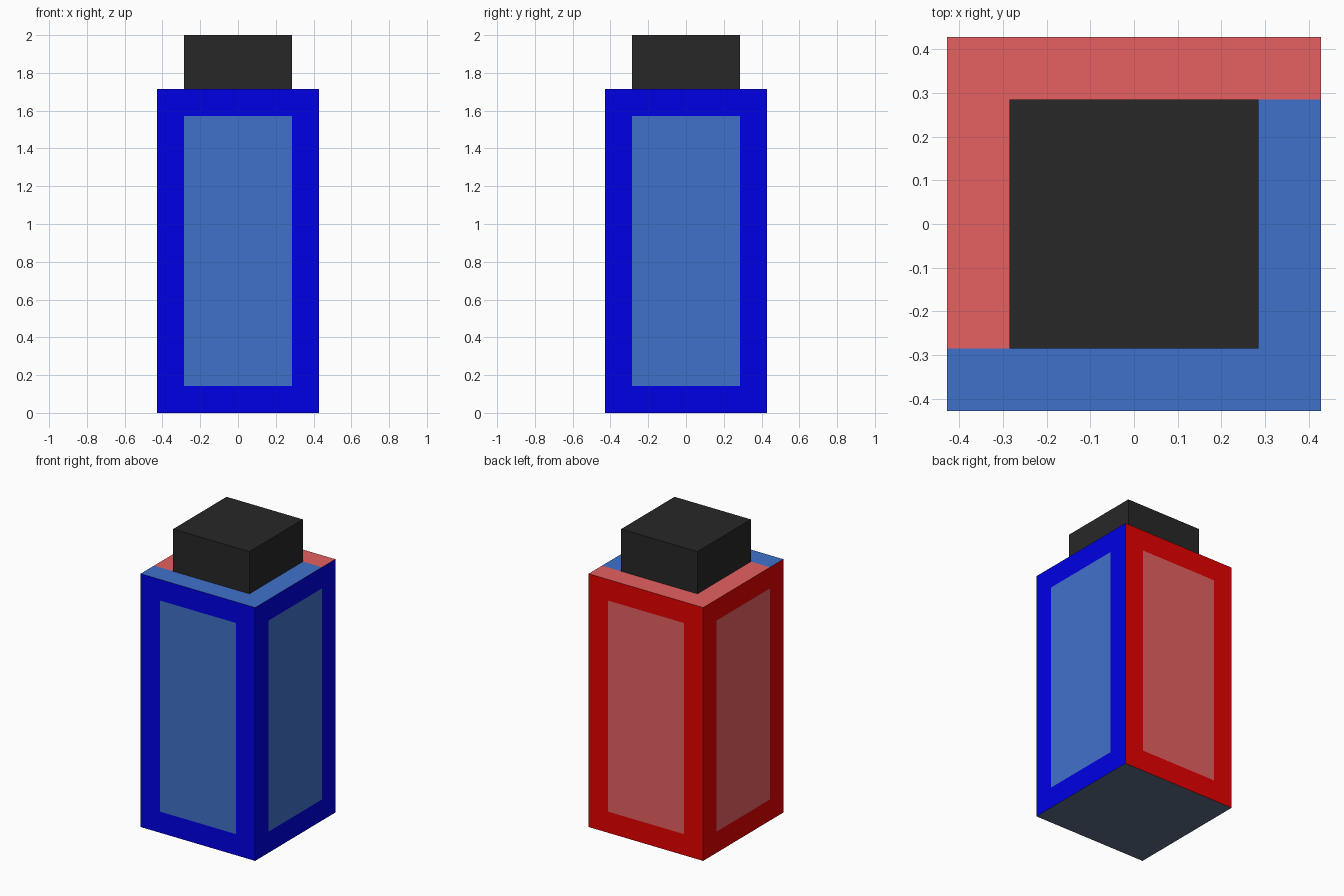
import bpy, bmesh
from mathutils import Matrix, Vector

if "Cube" in bpy.data.objects:
    bpy.data.objects.remove(bpy.data.objects["Cube"])

U = 1 / 7  # the model sits on a 6 x 6 x 14 unit grid


def material(name, rgb):
    lin = [(c / 255 / 12.92) if c < 11 else ((c / 255 + 0.055) / 1.055) ** 2.4 for c in rgb]
    m = bpy.data.materials.new(name)
    m.diffuse_color = (*lin, 1)
    m.use_nodes = True
    m.node_tree.nodes["Principled BSDF"].inputs["Base Color"].default_value = m.diffuse_color
    return m


blue = material("deep blue", (0, 0, 230))
pale_blue = material("soft blue", (64, 113, 202))
red = material("deep red", (230, 0, 0))
pale_red = material("soft red", (230, 97, 97))
slate = material("slate base", (93, 109, 133))
dark = material("charcoal", (39, 39, 39))


def box(bm, width, z0, z1):
    bmesh.ops.create_cube(bm, size=1, matrix=Matrix.Translation((0, 0, (z0 + z1) / 2))
                          @ Matrix.Diagonal((width, width, z1 - z0, 1)))


def finish(bm, name, mats):
    me = bpy.data.meshes.new(name)
    bm.to_mesh(me)
    bm.free()
    for m in mats:
        me.materials.append(m)
    bpy.context.collection.objects.link(bpy.data.objects.new(name, me))


# Body: box cut along the panel borders
bm = bmesh.new()
box(bm, 6 * U, 0, 12 * U)
cuts = [((2 * s * U, 0, 0), (1, 0, 0)) for s in (-1, 1)]
cuts += [((0, 2 * s * U, 0), (0, 1, 0)) for s in (-1, 1)]
cuts += [((0, 0, z * U), (0, 0, 1)) for z in (1, 11)]
for co, no in cuts:
    bmesh.ops.bisect_plane(bm, geom=bm.verts[:] + bm.edges[:] + bm.faces[:],
                           plane_co=Vector(co), plane_no=Vector(no))
bm.normal_update()

# Colours: front/right blue, back/left red, soft inner panels, two-tone shoulder
for f in bm.faces:
    c, n = f.calc_center_median() / U, f.normal
    if n.z < -0.5:
        f.material_index = 4
    elif n.z > 0.5:
        is_red = c.y > 2 or (c.x < -2 and c.y > -2)
        f.material_index = 3 if is_red else 1
    else:
        is_red = n.y > 0.5 or n.x < -0.5
        across = c.x if abs(n.y) > 0.5 else c.y
        panel = abs(across) < 2 and 1 < c.z < 11
        f.material_index = (2 if is_red else 0) + (1 if panel else 0)
finish(bm, "body", [blue, pale_blue, red, pale_red, slate])

# Cap
bm = bmesh.new()
box(bm, 4 * U, 12 * U, 14 * U)
finish(bm, "cap", [dark])
